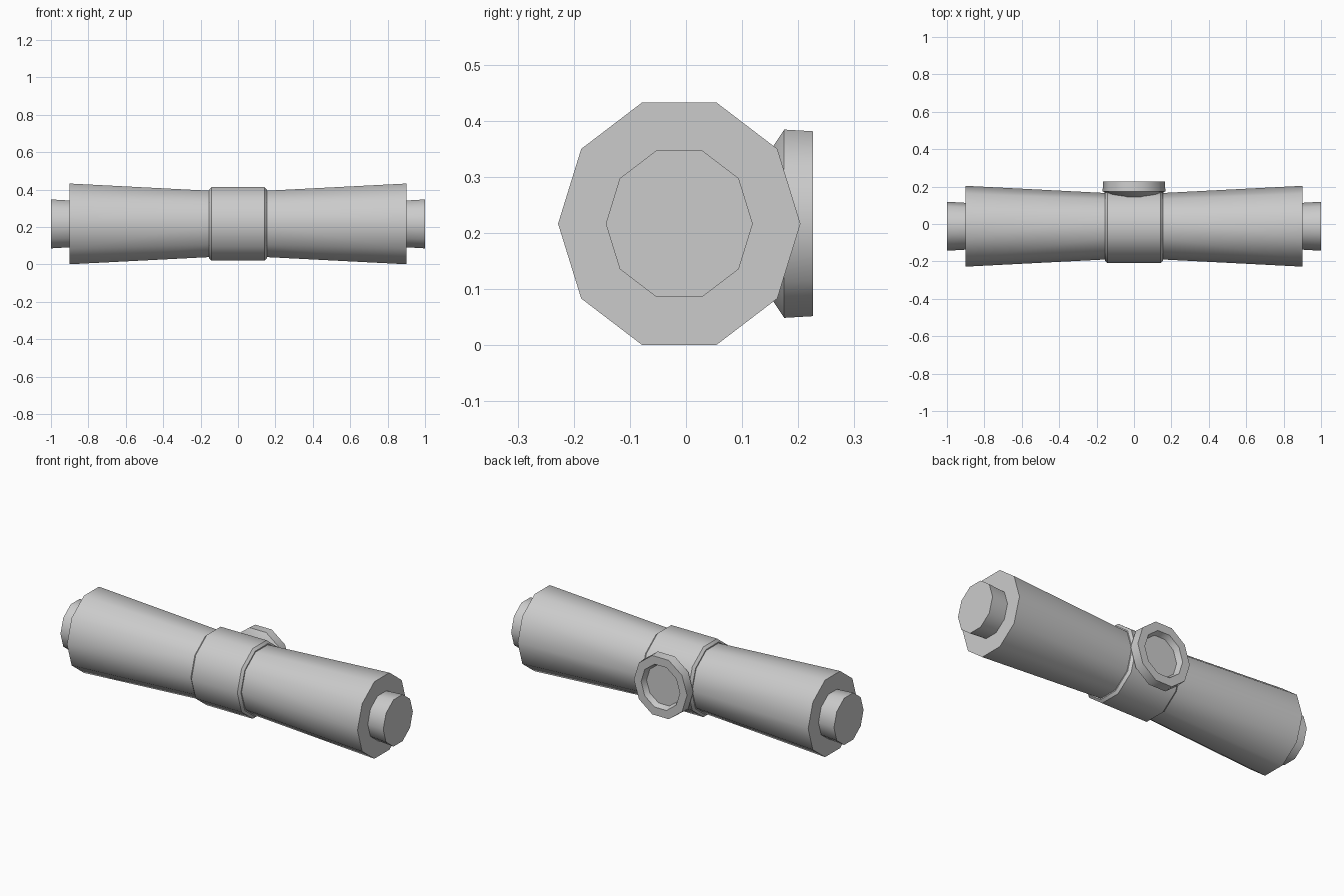
import bpy, bmesh, math
from mathutils import Matrix

cube = bpy.data.objects.get("Cube")
if cube:
    bpy.data.objects.remove(cube)

grey = bpy.data.materials.new("plain grey")
grey.use_nodes = True
colour = (0.6, 0.6, 0.6, 1)
grey.diffuse_color = colour
grey.node_tree.nodes["Principled BSDF"].inputs["Base Color"].default_value = colour

SIDES = 10
TALL = 1.05          # cross-sections are slightly taller than wide
CY, CZ = -0.012, 0.2165


def lathe(name, profile, axis, sides=SIDES, start=0.0):
    """Closed faceted solid from (position, radius) pairs along x or y."""
    bm = bmesh.new()
    rings = []
    for pos, rad in profile:
        ring = []
        for i in range(sides):
            a = start + math.tau * i / sides
            u, v = rad * math.cos(a), rad * math.sin(a) * TALL
            co = (pos, CY + u, CZ + v) if axis == "x" else (u, pos, CZ + v)
            ring.append(bm.verts.new(co))
        rings.append(ring)
    for a, b in zip(rings, rings[1:]):
        for i in range(sides):
            j = (i + 1) % sides
            bm.faces.new((a[i], a[j], b[j], b[i]))
    bm.faces.new(rings[0])
    bm.faces.new(rings[-1])
    bmesh.ops.recalc_face_normals(bm, faces=bm.faces)
    mesh = bpy.data.meshes.new(name)
    bm.to_mesh(mesh)
    bm.free()
    mesh.materials.append(grey)
    obj = bpy.data.objects.new(name, mesh)
    bpy.context.collection.objects.link(obj)
    bpy.ops.object.select_all(action="DESELECT")
    obj.select_set(True)
    bpy.context.view_layer.objects.active = obj
    bpy.ops.object.shade_smooth_by_angle(angle=math.radians(40))
    return obj


# Flared barrels and end plugs on both sides
for side, s in (("left", 1), ("right", -1)):
    lathe(side + "_barrel", [(s * 0.1, 0.175), (s * 0.9, 0.216)], "x")
    lathe(side + "_end_plug", [(s * 0.88, 0.124), (s, 0.131)], "x")

# Central collar with chamfered rims
lathe("collar", [(-0.155, 0.184), (-0.142, 0.197),
                 (0.142, 0.197), (0.155, 0.184)], "x")

# Dial on the back with a recessed centre
lathe("back_dial", [(0.13, 0.1), (0.175, 0.168), (0.226, 0.165),
                    (0.226, 0.12), (0.195, 0.108)], "y")
